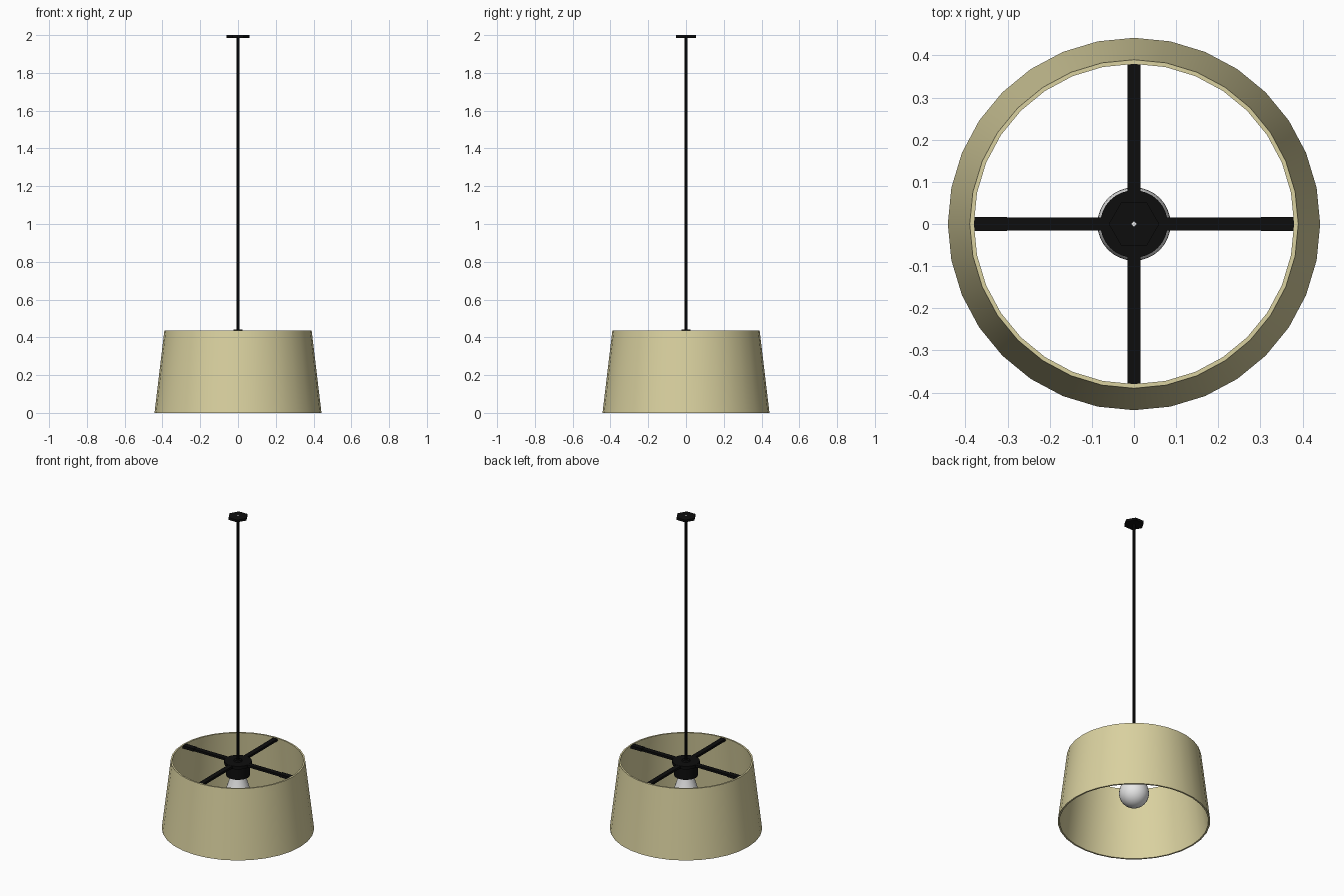
import bpy, bmesh, math
from mathutils import Matrix

cube = bpy.data.objects.get("Cube")
if cube:
    bpy.data.objects.remove(cube, do_unlink=True)


def material(name, r, g, b):
    m = bpy.data.materials.new(name)
    m.use_nodes = True
    m.diffuse_color = (r, g, b, 1)
    m.node_tree.nodes["Principled BSDF"].inputs["Base Color"].default_value = (r, g, b, 1)
    return m


cream = material("cream fabric", 0.70, 0.64, 0.35)
black = material("black metal", 0.004, 0.004, 0.004)
white = material("white glass", 0.8, 0.8, 0.8)


def finish(name, bm, mat, smooth=True):
    bmesh.ops.recalc_face_normals(bm, faces=bm.faces)
    mesh = bpy.data.meshes.new(name)
    bm.to_mesh(mesh)
    bm.free()
    mesh.materials.append(mat)
    obj = bpy.data.objects.new(name, mesh)
    bpy.context.collection.objects.link(obj)
    if smooth:
        bpy.ops.object.select_all(action='DESELECT')
        obj.select_set(True)
        bpy.context.view_layer.objects.active = obj
        bpy.ops.object.shade_smooth_by_angle(angle=math.radians(35))
    return obj


def lathe(name, profile, sides, mat, closed=False, smooth=True):
    """Turn a (radius, height) profile around the z axis."""
    bm = bmesh.new()
    verts = [bm.verts.new((r, 0, z)) for r, z in profile]
    pairs = list(zip(verts, verts[1:]))
    if closed:
        pairs.append((verts[-1], verts[0]))
    edges = [bm.edges.new(p) for p in pairs]
    bmesh.ops.spin(bm, geom=verts + edges, axis=(0, 0, 1), cent=(0, 0, 0),
                   angle=math.tau, steps=sides, use_duplicate=False)
    bmesh.ops.remove_doubles(bm, verts=bm.verts, dist=0.0002)
    return finish(name, bm, mat, smooth)


def bar(name, x0, x1, half_width, z0, z1, turn):
    """Flat bar reaching outward from the hub, turned about z."""
    bm = bmesh.new()
    size = Matrix.Diagonal((x1 - x0, half_width * 2, z1 - z0, 1))
    place = Matrix.Translation(((x0 + x1) / 2, 0, (z0 + z1) / 2))
    bmesh.ops.create_cube(bm, size=1, matrix=Matrix.Rotation(turn, 4, 'Z') @ place @ size)
    return finish(name, bm, black, smooth=False)


# Tapered shade with an open top and bottom
lathe("lamp_shade", [(0.442, 0), (0.39, 0.435), (0.38, 0.435), (0.432, 0)],
      32, cream, closed=True)

# Four spokes; the pair along x has slightly wider end tabs
for i in range(4):
    turn = i * math.pi / 2
    bar(f"spoke_{i + 1}", 0.03, 0.382, 0.015, 0.418, 0.432, turn)
    if i % 2 == 0:
        bar(f"spoke_tab_{i + 1}", 0.302, 0.381, 0.0168, 0.416, 0.434, turn)

# Hub: collar, flange and socket in one turned piece
lathe("hub_socket", [(0, 0.442), (0.022, 0.442), (0.025, 0.433), (0.08, 0.433),
                     (0.08, 0.414), (0.069, 0.41), (0.069, 0.342), (0, 0.342)],
      32, black)

# Bulb: flared neck running into a round globe
globe = [(0.087 * math.cos(math.radians(a)), 0.187 + 0.087 * math.sin(math.radians(a)))
         for a in range(20, -91, -10)]
globe[-1] = (0, 0.1)
lathe("bulb", [(0, 0.35), (0.042, 0.35), (0.048, 0.325), (0.06, 0.285),
               (0.073, 0.245)] + globe, 32, white)

# Hanging rod, hexagonal ceiling plate and the small pale rod end
lathe("hanging_rod", [(0, 0.43), (0.008, 0.43), (0.008, 1.99), (0, 1.99)], 8, black)
lathe("ceiling_plate", [(0, 1.985), (0.06, 1.985), (0.06, 1.9995), (0, 1.9995)],
      6, black, smooth=False)
lathe("rod_end", [(0, 1.998), (0.007, 1.998), (0.007, 2.0), (0, 2.0)],
      4, white, smooth=False)
